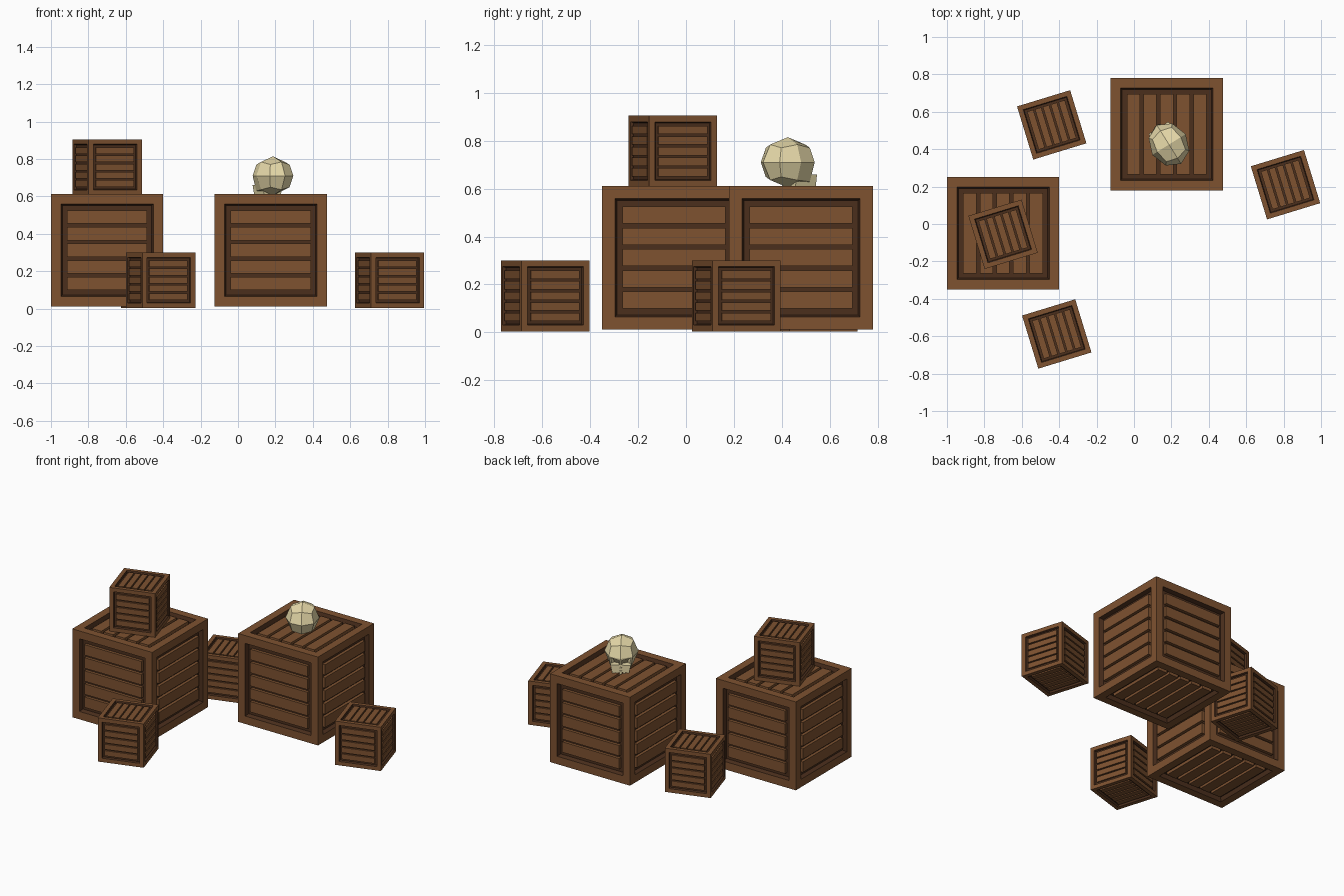
import bpy, bmesh, math
from mathutils import Matrix, Vector

if "Cube" in bpy.data.objects:
    bpy.data.objects.remove(bpy.data.objects["Cube"])


def material(name, rgb):
    m = bpy.data.materials.new(name)
    m.diffuse_color = (*rgb, 1)
    m.use_nodes = True
    m.node_tree.nodes["Principled BSDF"].inputs["Base Color"].default_value = m.diffuse_color
    return m


WOOD = material("wood", (0.21, 0.085, 0.03))
GAP = material("dark_wood", (0.07, 0.028, 0.012))
BONE = material("bone", (0.80, 0.70, 0.40))
SOCKET = material("bone_shadow", (0.36, 0.31, 0.18))


def make_object(name, bm, mats, loc, angle):
    bmesh.ops.recalc_face_normals(bm, faces=bm.faces)
    me = bpy.data.meshes.new(name)
    bm.to_mesh(me)
    bm.free()
    for m in mats:
        me.materials.append(m)
    ob = bpy.data.objects.new(name, me)
    ob.location = loc
    ob.rotation_euler.z = math.radians(angle)
    bpy.context.collection.objects.link(ob)
    return ob


def add_box(bm, size, centre, turn=Matrix()):
    mat = turn @ Matrix.Translation(centre) @ Matrix.Diagonal((*size, 1))
    return bmesh.ops.create_cube(bm, size=1, matrix=mat)["verts"]


def crate(name, size, loc, angle=0):
    """Cube with a framed, sunken panel and five slats on every side."""
    # frame and sunken panels
    bm = bmesh.new()
    bmesh.ops.create_cube(bm, size=size)
    sides = bm.faces[:]
    bmesh.ops.inset_individual(bm, faces=sides, thickness=0.125 * size)
    r = bmesh.ops.inset_individual(bm, faces=sides, thickness=0.02 * size, depth=-0.045 * size)
    for f in sides + r["faces"]:
        f.material_index = 1
    make_object(name + "_frame", bm, [WOOD, GAP], loc, angle)

    # slats: level on the four walls, front-to-back on lid and base
    bm = bmesh.new()
    turns = [Matrix.Rotation(math.radians(90 * k), 4, 'Z') for k in range(4)]
    quarter = Matrix.Rotation(math.radians(90), 4, 'Y')
    turns += [Matrix.Rotation(math.radians(s), 4, 'X') @ quarter for s in (90, -90)]
    for t in turns:
        for i in range(-2, 3):
            add_box(bm, (0.715 * size, 0.035 * size, 0.118 * size),
                    (0, -0.4705 * size, i * 0.148 * size), t)
    make_object(name + "_slats", bm, [WOOD], loc, angle)


# two large crates
crate("large_crate_left", 0.6, (-0.70, -0.05, 0.312))
crate("large_crate_back", 0.6, (0.175, 0.48, 0.312))

# four small turned crates, one stacked
for label, pos in {"front": (-0.413, -0.588, 0.152), "back": (-0.44, 0.53, 0.152),
                   "right": (0.81, 0.21, 0.152), "stacked": (-0.70, -0.055, 0.757)}.items():
    crate("small_crate_" + label, 0.297, pos, 17)

# skull: cranium from a rounded cube, face towards local -y
skull_at, skull_turn = (0.187, 0.425, 0.71), 212
bm = bmesh.new()
bmesh.ops.create_cube(bm, size=2)
bmesh.ops.subdivide_edges(bm, edges=bm.edges[:], cuts=1, use_grid_fill=True)
for v in bm.verts:
    d = v.co.normalized()
    v.co = Vector((d.x * 0.105, d.y * 0.122, d.z * 0.105))
    if d.y < -0.3 and d.z < -0.3:
        v.co.z -= 0.02
# eye sockets in the two lower front facets
bm.faces.ensure_lookup_table()
eyes = [f for f in bm.faces if f.calc_center_median().y < -0.07
        and f.calc_center_median().z < 0 and f.normal.y < -0.6]
bmesh.ops.inset_individual(bm, faces=eyes, thickness=0.014)
bmesh.ops.inset_individual(bm, faces=eyes, thickness=0.004, depth=-0.02)
for f in eyes:
    f.material_index = 1
make_object("skull_cranium", bm, [BONE, SOCKET], skull_at, skull_turn)

# upper jaw with cheeks narrowing downwards
bm = bmesh.new()
for v in add_box(bm, (0.125, 0.10, 0.05), (0, -0.055, -0.075)):
    if v.co.z < -0.08:
        v.co.x *= 0.85
make_object("skull_jaw", bm, [BONE], skull_at, skull_turn)

# teeth
bm = bmesh.new()
for i in range(5):
    x = (i - 2) * 0.022
    add_box(bm, (0.016, 0.02, 0.03), (x, -0.098 + abs(i - 2) * 0.004, -0.102))
make_object("skull_teeth", bm, [BONE], skull_at, skull_turn)

# nose hollow
bm = bmesh.new()
bmesh.ops.create_cone(bm, segments=3, radius1=0.012, radius2=0.012, depth=0.012, cap_ends=True,
                      matrix=Matrix.Translation((0, -0.101, -0.066)) @ Matrix.Rotation(math.radians(90), 4, 'X'))
make_object("skull_nose", bm, [SOCKET], skull_at, skull_turn)
